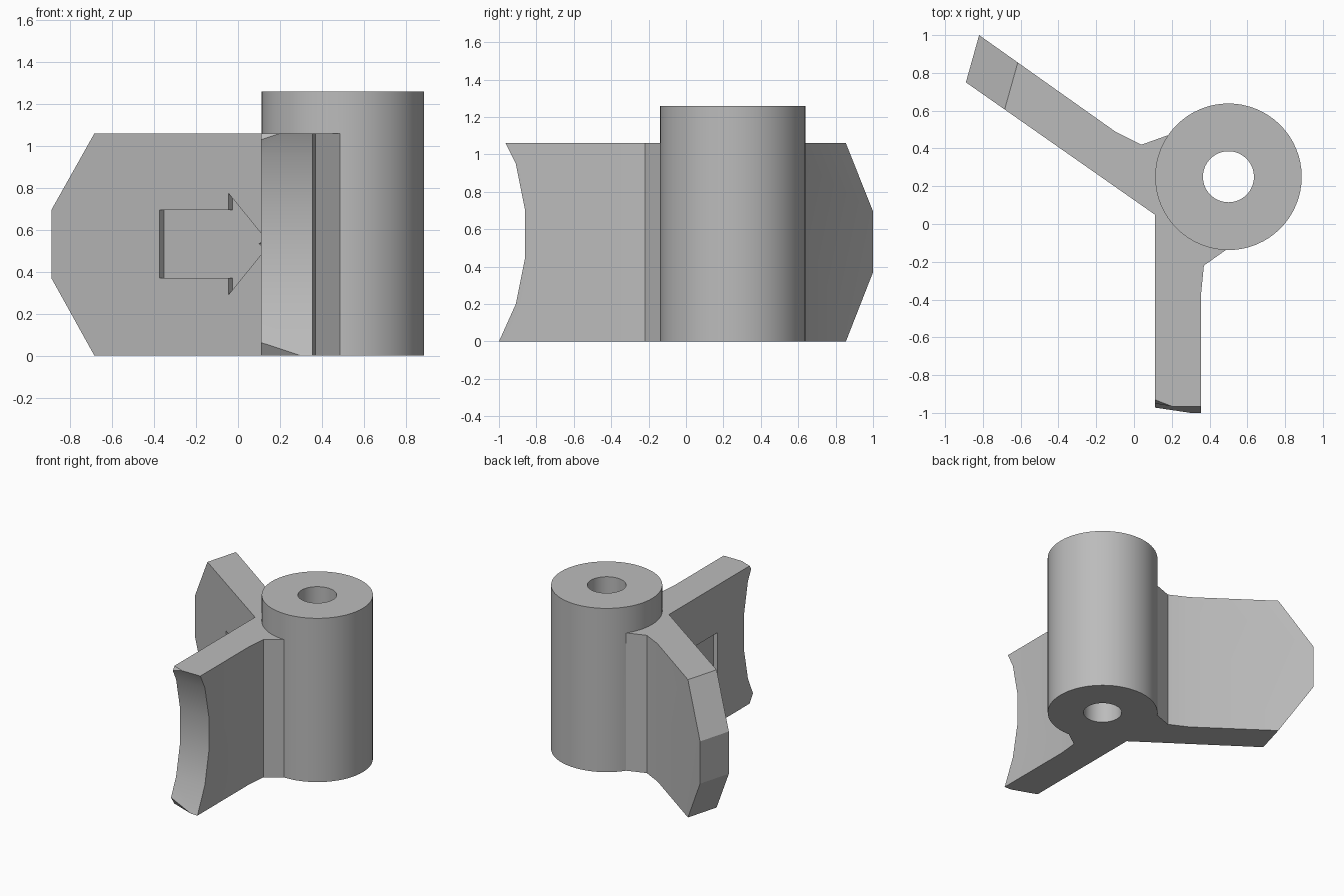
import bpy, bmesh, math
from mathutils import Vector

cube = bpy.data.objects.get("Cube")
if cube:
    bpy.data.objects.remove(cube, do_unlink=True)

grey = bpy.data.materials.new("plain_grey")
grey.use_nodes = True
colour = (0.5, 0.5, 0.5, 1)
grey.diffuse_color = colour
grey.node_tree.nodes["Principled BSDF"].inputs["Base Color"].default_value = colour


def prism(name, points, sweep):
    """Solid made by sweeping a flat outline along a vector."""
    bm = bmesh.new()
    face = bm.faces.new([bm.verts.new(p) for p in points])
    result = bmesh.ops.extrude_face_region(bm, geom=[face], use_keep_orig=True)
    moved = [g for g in result["geom"] if isinstance(g, bmesh.types.BMVert)]
    bmesh.ops.translate(bm, verts=moved, vec=Vector(sweep))
    bmesh.ops.recalc_face_normals(bm, faces=bm.faces)
    mesh = bpy.data.meshes.new(name)
    bm.to_mesh(mesh)
    bm.free()
    obj = bpy.data.objects.new(name, mesh)
    bpy.context.collection.objects.link(obj)
    mesh.materials.append(grey)
    return obj


def disc(radius, z, steps=64):
    turn = 2 * math.pi / steps
    return [(0.5 + radius * math.cos(i * turn), 0.25 + radius * math.sin(i * turn), z)
            for i in range(steps)]


def trim(name, points, outward):
    """Cutter that removes everything beyond a flat patch."""
    pts = [Vector(p) for p in points]
    mid = sum(pts, Vector()) / len(pts)
    normal = (pts[1] - pts[0]).cross(pts[2] - pts[0]).normalized()
    if normal.dot(Vector(outward)) < 0:
        normal.negate()
    return prism(name, [mid + (p - mid) * 1.6 for p in pts], normal * 0.4)


def combine(target, tool, operation):
    tool.hide_render = True
    mod = target.modifiers.new(tool.name, "BOOLEAN")
    mod.operation, mod.solver, mod.object = operation, "EXACT", tool
    bpy.context.view_layer.objects.active = target
    bpy.ops.object.modifier_apply(modifier=mod.name)
    bpy.data.objects.remove(tool, do_unlink=True)


TOP = 1.06
CORNER = Vector((0.11, 0.05, 0))
WING = Vector((-1, 0.7, 0)).normalized()

# Two arms joined at the inner corner, with small webs against the tube
outline = [(-0.82, 1), (-0.1, 0.49), (0.04, 0.42), (0.18, 0.47), (0.3, 0.3),
           (0.4, 0.05), (0.49, -0.135), (0.37, -0.22), (0.355, -0.37),
           (0.355, -1.1), (0.11, -1.1), (0.11, 0.05), (-0.89, 0.75)]
body = prism("hinge_bracket", [(x, y, 0) for x, y in outline], (0, 0, TOP))

# Hollow tube
combine(body, prism("tube", disc(0.388, 0), (0, 0, 1.26)), "UNION")
combine(body, prism("bore", disc(0.135, -0.1), (0, 0, 1.5)), "DIFFERENCE")

# Hollowed end of the front arm
arc = [(-1.3, -0.1), (-1.045, -0.1), (-0.91, 0.2), (-0.86, 0.45), (-0.86, 0.7),
       (-0.91, 0.95), (-1.015, 1.16), (-1.3, 1.16)]
combine(body, prism("end_scoop", [(0, y, z) for y, z in arc], (0.6, 0, 0)), "DIFFERENCE")

# Nipped corners of the front arm
combine(body, trim("low_nip", [(0.11, -0.97, 0.06), (0.3, -1, 0), (0.11, -0.93, 0)],
                   (-1, -1, -1)), "DIFFERENCE")
combine(body, trim("high_nip", [(0.11, -0.95, 1.03), (0.2, -0.965, TOP), (0.11, -0.93, TOP)],
                   (-1, -1, 1)), "DIFFERENCE")

# Sloped tip corners of the rear arm
across = Vector((0.07, 0.25, 0))
for near, far, side in ((0, 0.37, -1), (TOP, 0.695, 1)):
    a, b = Vector((-0.685, 0.606, near)), Vector((-0.89, 0.75, far))
    combine(body, trim("tip_slope", [a, b, b + across, a + across], (-1, 0, side)),
            "DIFFERENCE")

# Shallow arrow recesses pointing at the inner corner
arrow = [(0.59, 0.37), (0.59, 0.695), (0.19, 0.695), (0.19, 0.775),
         (-0.05, 0.533), (0.19, 0.29), (0.19, 0.37)]
for along, inward in ((WING, Vector((0.7, 1, 0)).normalized()),
                      (Vector((0, -1, 0)), Vector((1, 0, 0)))):
    pts = [CORNER + along * s + Vector((0, 0, z)) - inward * 0.01 for s, z in arrow]
    combine(body, prism("arrow_recess", pts, inward * 0.045), "DIFFERENCE")

# Smooth round walls, crisp edges
bpy.ops.object.select_all(action="DESELECT")
body.select_set(True)
bpy.context.view_layer.objects.active = body
bpy.ops.object.shade_smooth_by_angle(angle=math.radians(25))
